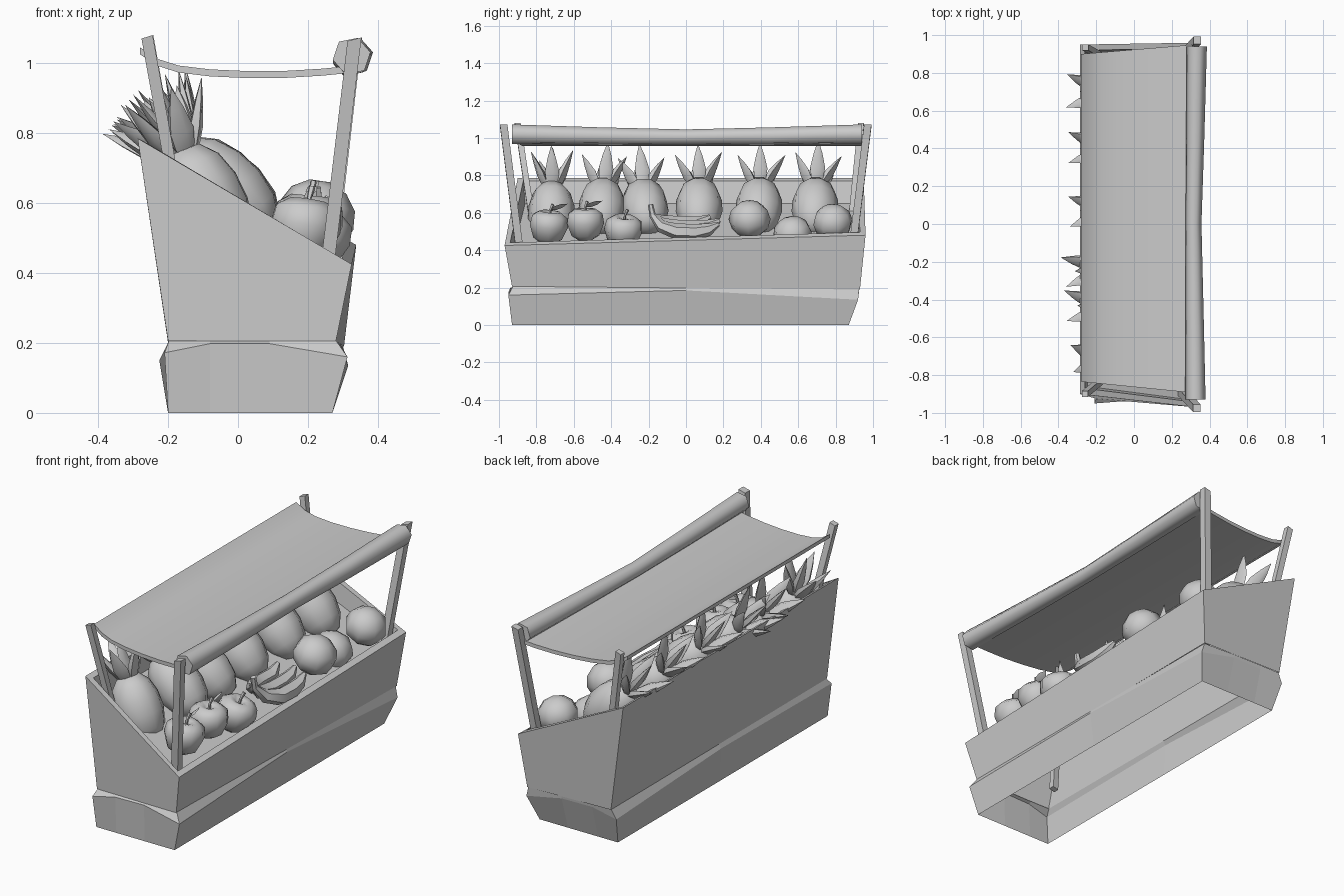
import bpy, bmesh, math, random
from mathutils import Vector, Matrix

if "Cube" in bpy.data.objects:
    bpy.data.objects.remove(bpy.data.objects["Cube"])

random.seed(4)


def skin(name, rings, cap0=True, cap1=True, mat=None, smooth=None):
    """Join closed rings of points into a surface, with optional end caps."""
    bm = bmesh.new()
    vs = [[bm.verts.new(p) for p in r] for r in rings]
    n = len(vs[0])
    for a, b in zip(vs, vs[1:]):
        for i in range(n):
            j = (i + 1) % n
            bm.faces.new((a[i], a[j], b[j], b[i]))
    if cap0:
        bm.faces.new(vs[0][::-1])
    if cap1:
        bm.faces.new(vs[-1])
    bmesh.ops.remove_doubles(bm, verts=bm.verts, dist=0.0002)
    bmesh.ops.recalc_face_normals(bm, faces=bm.faces)
    me = bpy.data.meshes.new(name)
    bm.to_mesh(me)
    bm.free()
    ob = bpy.data.objects.new(name, me)
    bpy.context.collection.objects.link(ob)
    if mat:
        ob.matrix_world = mat
    if smooth:
        bpy.ops.object.select_all(action='DESELECT')
        ob.select_set(True)
        bpy.context.view_layer.objects.active = ob
        bpy.ops.object.shade_smooth_by_angle(angle=math.radians(smooth))
    return ob


def lathe(name, profile, n, mat, squash=1.0):
    rings = [[(r * math.cos(2 * math.pi * i / n), squash * r * math.sin(2 * math.pi * i / n), z)
              for i in range(n)] for r, z in profile]
    return skin(name, rings, False, False, mat, 60)


def tube(name, path, n, smooth=50):
    """path: (point, radius) pairs."""
    pts = [Vector(p) for p, _ in path]
    rings = []
    for i, (p, r) in enumerate(path):
        t = (pts[min(i + 1, len(pts) - 1)] - pts[max(i - 1, 0)]).normalized()
        u = t.cross(Vector((1, 0, 0.01))).normalized()
        v = t.cross(u)
        rings.append([pts[i] + r * (math.cos(2 * math.pi * k / n) * u + math.sin(2 * math.pi * k / n) * v)
                      for k in range(n)])
    return skin(name, rings, smooth=smooth)


def place(loc, direction=(0, 0, 1), spin=0):
    q = Vector(direction).to_track_quat('Z', 'Y').to_matrix().to_4x4()
    return Matrix.Translation(loc) @ q @ Matrix.Rotation(spin, 4, 'Z')


# Plinth: open underneath, warped upper edge bulging along each side
plinth = [
    [(.27, -.93, 0), (.27, 0, 0), (.27, .87, 0), (.1, .87, 0), (-.08, .87, 0),
     (-.2, .87, 0), (-.2, 0, 0), (-.2, -.93, 0), (-.08, -.93, 0), (.09, -.93, 0)],
    [(.313, -.95, .16), (.295, 0, .185), (.315, .92, .135), (.1, .925, .18), (-.08, .92, .18),
     (-.225, .92, .15), (-.21, 0, .18), (-.21, -.95, .172), (-.08, -.94, .198), (.09, -.935, .198)],
    [(.28, -.925, .207), (.29, 0, .2), (.3, .925, .19), (.1, .925, .197), (-.08, .925, .2),
     (-.198, .925, .2), (-.198, 0, .202), (-.198, -.92, .205), (-.08, -.922, .205), (.09, -.922, .206)],
]
skin("plinth", plinth, False, False)

# Sloped crate: outer walls, flat rim, inner walls and display shelf
crate = [
    [(.28, -.93, .205), (.303, .93, .19), (-.2, .93, .2), (-.2, -.925, .205)],
    [(.325, -.97, .425), (.338, .96, .48), (-.287, .95, .785), (-.287, -.9, .785)],
    [(.297, -.94, .441), (.31, .93, .496), (-.26, .92, .771), (-.26, -.87, .771)],
    [(.292, -.93, .37), (.303, .92, .405), (-.245, .91, .65), (-.245, -.86, .65)],
]
skin("crate", crate, False, True)


# Four leaning posts, running down inside the crate
def post(name, top, bottom, w=.02):
    ring = lambda c: [(c[0] + a * w, c[1] + b * w, c[2] + a * .005)
                      for a, b in ((1, -1), (1, 1), (-1, 1), (-1, -1))]
    skin(name, [ring(bottom), ring(top)])


post("front_post_left", (.333, -.975, 1.068), (.235, -.87, .25))
post("front_post_right", (.335, .972, 1.068), (.24, .87, .25))
post("back_post_left", (-.26, -.9, 1.075), (-.105, -.77, .22), .016)
post("back_post_right", (-.258, .935, 1.075), (-.105, .85, .22), .016)

# Rolled cloth along the front, sagging toward the middle
roll = []
for y, cx, cz, r in ((-.93, .325, 1.02, .055), (-.45, .32, 1.01, .049), (0, .315, 1.005, .043),
                     (.45, .324, 1.01, .049), (.94, .332, 1.02, .055)):
    roll.append([(cx + r * math.cos(k * math.pi / 3 + .2), y, cz + r * math.sin(k * math.pi / 3 + .2))
                 for k in range(6)])
skin("awning_roll", roll, smooth=65)

# Sagging awning sheet, wider at the front
sag = [(-.28, 1.045), (-.23, 1.012), (-.17, .993), (-.08, .982), (.03, .977), (.14, .978), (.24, .984), (.32, .992)]
sheet = []
for x, z in sag:
    t = (x + .28) / .6
    y0, y1 = -.835 - .06 * t, .9 + .05 * t
    sheet.append([(x, y0, z), (x, y1, z), (x, y1, z - .02), (x, y0, z - .02)])
skin("awning_sheet", sheet, smooth=40)

# Pineapples: tilted barrel bodies with leafy crowns over the back rim
body = [(0, -.185), (.06, -.17), (.105, -.11), (.125, -.03), (.122, .05), (.1, .12), (.06, .165), (0, .18)]
leaf = [(.018, 0), (.036, .04), (.043, .09), (.025, .165), (0, .235)]
for k, (x, y, lean, tilt) in enumerate(((-.095, -.72, .02, .42), (-.045, -.45, .05, .8), (-.045, -.22, -.08, .85),
                                        (-.045, .07, 0, .75), (-.045, .39, .03, .75), (-.045, .69, .03, .75))):
    axis = Vector((-math.sin(tilt), lean, math.cos(tilt))).normalized()
    c = Vector((x, y, .63 if k else .595))
    lathe(f"pineapple_body_{k}", body, 10, place(c, axis))
    base = c + axis * .145
    crown = Vector((-math.sin(tilt - .1), lean, math.cos(tilt - .1)))
    up = crown.cross(Vector((0, -1, 0))).normalized()
    up = up if up.z > 0 else -up
    lathe(f"pineapple_leaf_{k}_core", leaf, 5, place(base, crown), .5)
    for j in range(5):
        a = 2 * math.pi * j / 5 + random.uniform(-.12, .12)
        out = math.cos(a) * up + math.sin(a) * Vector((0, 1, 0))
        d = crown + out * random.uniform(.45, .62)
        s = random.uniform(.93, 1.03)
        # broad face of each leaf turned outward
        z = d.normalized()
        w = z.cross(out).normalized()
        rot = Matrix((w, z.cross(w), z)).transposed().to_4x4()
        lathe(f"pineapple_leaf_{k}_{j}", [(r * s, h * s) for r, h in leaf], 5,
              Matrix.Translation(base + out * .025) @ rot, .5)

# Apples: dimpled lathes with stems and small leaves
apple = [(0, -.068), (.035, -.085), (.075, -.06), (.1, .005), (.092, .055), (.055, .08), (.025, .073), (0, .05)]
for k, (x, y, z, s, lean, leafy) in enumerate(((.19, -.735, .525, 1.04, (.15, .1, 1), 1),
                                               (.2, -.54, .54, 1.02, (.1, 0, 1), 1),
                                               (.22, -.335, .5, 1.04, (.3, .1, 1), 0))):
    d = Vector(lean).normalized()
    c = Vector((x, y, z))
    lathe(f"apple_{k}", [(r * s, h * s) for r, h in apple], 9, place(c, d))
    tip = c + d * .11 + Vector((.005, .012, .012))
    tube(f"apple_stem_{k}", [(c + d * .05, .007), (c + d * .09, .007), (tip, .01)], 5)
    if leafy:
        lathe(f"apple_leaf_{k}", [(0, 0), (.022, .03), (.02, .065), (0, .1)], 4,
              place(c + d * .092, (.1, 1, .35), -.5), .2)

# Banana bunch: three curved fingers from a shared stem
for k, (x, dz, end) in enumerate(((.282, -.005, .175), (.222, .015, .18), (.155, .035, .13))):
    tube(f"banana_{k}", [((.225, -.19, .645), .014), ((.225, -.178, .585), .018),
                         ((.21 + (x - .21) * .6, -.13, .53 + dz * .7), .034), ((x, -.05, .505 + dz), .043),
                         ((x, .05, .502 + dz), .043), ((x, end - .055, .515 + dz), .034),
                         ((x - .005, end, .545 + dz), .012)], 6)

# Round fruit on the right
for k, (x, y, z, r) in enumerate(((.225, .34, .565, .113), (.165, .57, .485, .108), (.22, .785, .55, .108))):
    prof = [(r * math.sin(math.pi * i / 6), -r * .9 * math.cos(math.pi * i / 6)) for i in range(7)]
    lathe(f"round_fruit_{k}", prof, 8, place((x, y, z), (.4, random.uniform(-.3, .3), 1), k))
